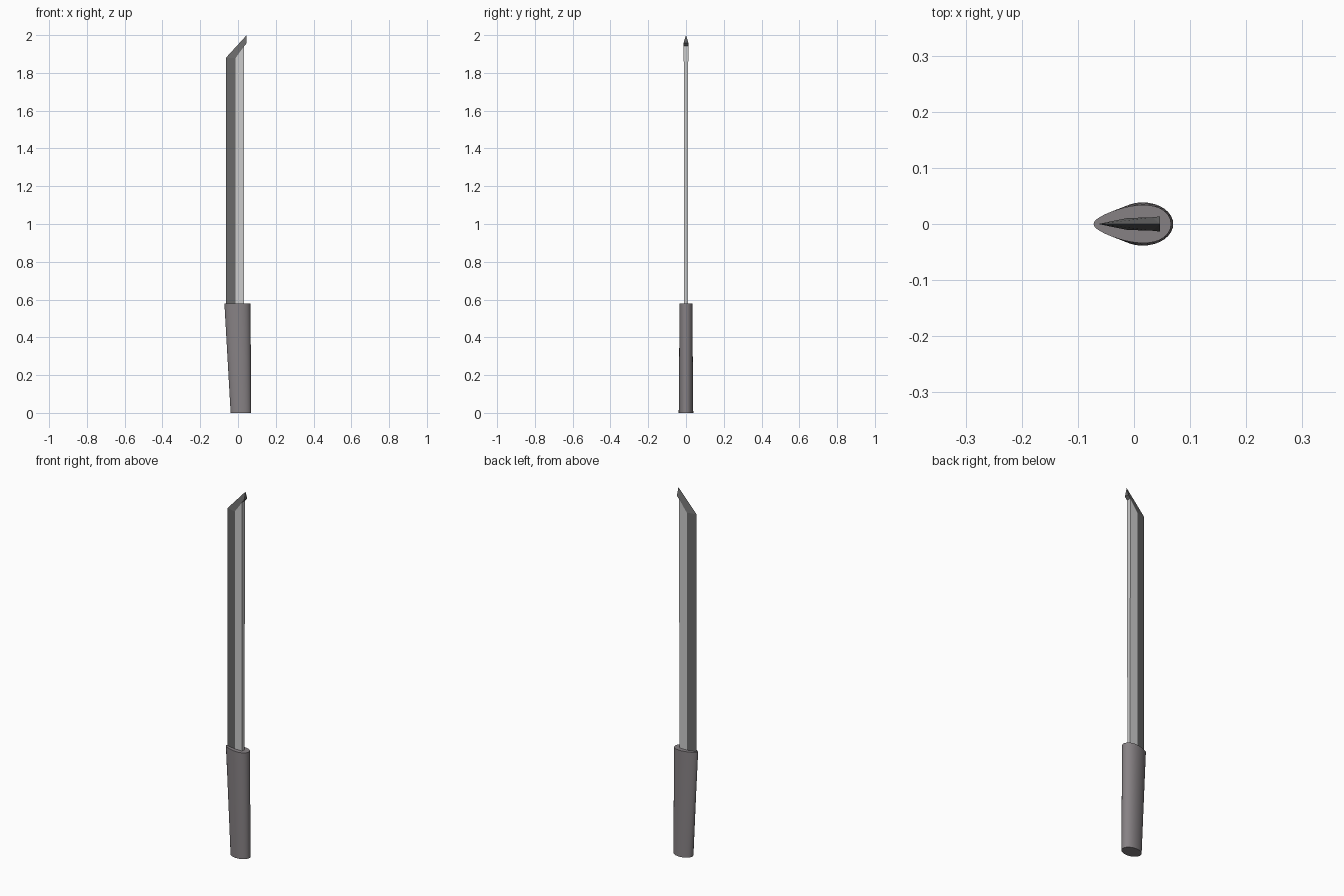
import bpy, bmesh, math

if "Cube" in bpy.data.objects:
    bpy.data.objects.remove(bpy.data.objects["Cube"])


def material(name, r, g, b):
    m = bpy.data.materials.new(name)
    m.diffuse_color = (r, g, b, 1)
    m.use_nodes = True
    m.node_tree.nodes["Principled BSDF"].inputs["Base Color"].default_value = m.diffuse_color
    return m


def make_object(name, verts, faces, mats, indices=None):
    me = bpy.data.meshes.new(name)
    me.from_pydata(verts, [], faces)
    for m in mats:
        me.materials.append(m)
    if indices:
        for p, i in zip(me.polygons, indices):
            p.material_index = i
    bm = bmesh.new()
    bm.from_mesh(me)
    bmesh.ops.recalc_face_normals(bm, faces=bm.faces)
    bm.to_mesh(me)
    bm.free()
    ob = bpy.data.objects.new(name, me)
    bpy.context.collection.objects.link(ob)
    return ob


steel = material("steel", 0.75, 0.75, 0.75)
dark_steel = material("dark_steel", 0.14, 0.14, 0.14)
grip = material("grip", 0.24, 0.22, 0.23)


# Handle: loft from an oval base to a teardrop top
def ring(z, cx, a, b, k, n=32):
    ts = [2 * math.pi * i / n for i in range(n)]
    return [(cx + a * math.cos(t), b * math.sin(t) * (1 + k * math.cos(t)), z) for t in ts]


N = 32
verts = ring(0, 0.0155, 0.0545, 0.0385, 0, N) + ring(0.58, -0.003, 0.069, 0.0323, 0.35, N)
faces = [(i, (i + 1) % N, N + (i + 1) % N, N + i) for i in range(N)]
faces += [tuple(range(N)), tuple(range(N, 2 * N))]
handle = make_object("handle", verts, faces, [grip])
bpy.context.view_layer.objects.active = handle
handle.select_set(True)
bpy.ops.object.shade_smooth_by_angle(angle=math.radians(40))

# Blade: centre-line points, then one side's points mirrored across y
Z0 = 0.56
verts = [(-0.064, 0, Z0), (-0.064, 0, 1.88), (0.046, 0, 2.0)]
side = [(-0.012, 0.0105, Z0), (-0.012, 0.0105, 1.88),
        (0.033, 0.0105, Z0), (0.033, 0.012, 1.942), (0.046, 0.0135, 1.957)]
for s in (-1, 1):
    verts += [(x, s * y, z) for x, y, z in side]

faces, indices = [], []
for o in (3, 8):
    r0, r1, s0, s1, k = range(o, o + 5)
    # cutting bevel, flat, slanted tip bevel
    faces += [(0, r0, r1, 1), (r0, s0, s1, r1), (1, r1, s1, 2), (s1, k, 2)]
    indices += [1, 0, 1, 1]
# spine, tip underside, tip end, base
faces += [(5, 10, 11, 6), (6, 11, 12, 7), (7, 12, 2), (0, 8, 10, 5, 3)]
indices += [0, 1, 1, 0]
make_object("blade", verts, faces, [steel, dark_steel], indices)
